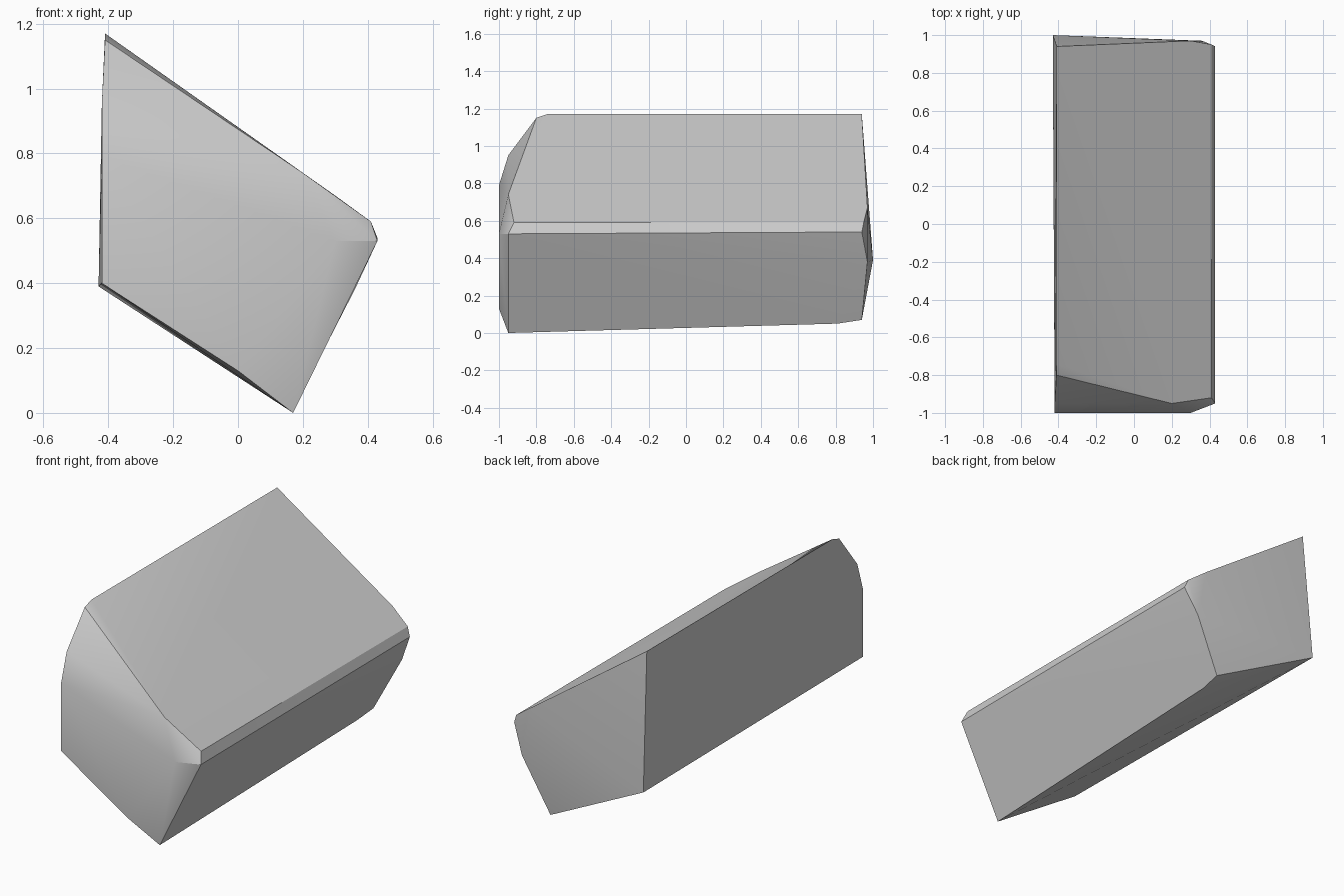
import bpy
import bmesh
import math

# Remove the default cube only
default_cube = bpy.data.objects.get("Cube")
if default_cube:
    bpy.data.objects.remove(default_cube, do_unlink=True)


def make_material(name, value):
    material = bpy.data.materials.new(name)
    colour = (value, value, value, 1.0)
    material.diffuse_color = colour
    material.use_nodes = True
    for node in material.node_tree.nodes:
        if node.type == 'BSDF_PRINCIPLED':
            node.inputs["Base Color"].default_value = colour
    return material


def make_convex_block(name, outlines, material):
    """Wrap a solid block around a set of corner outlines."""
    bm = bmesh.new()
    for outline in outlines:
        for corner in outline:
            bm.verts.new(corner)
    hull = bmesh.ops.convex_hull(bm, input=bm.verts[:])
    unused = {g for g in hull["geom_interior"] + hull["geom_unused"]
              if isinstance(g, bmesh.types.BMVert) and g.is_valid}
    bmesh.ops.delete(bm, geom=list(unused), context='VERTS')
    # Merge the nearly coplanar triangles into broad flat faces
    bmesh.ops.dissolve_limit(bm, angle_limit=math.radians(1.5),
                             verts=bm.verts[:], edges=bm.edges[:])
    bmesh.ops.recalc_face_normals(bm, faces=bm.faces[:])
    mesh = bpy.data.meshes.new(name)
    bm.to_mesh(mesh)
    bm.free()
    mesh.materials.append(material)
    block = bpy.data.objects.new(name, mesh)
    bpy.context.collection.objects.link(block)
    return block


# Flat panel at the very front
front_panel = [(-.42, -1, .79), (-.42, -1, .4), (0, -1, .13), (.3, -1, .53)]

# Chipped rim around the front panel
front_rim = [(-.41, -.74, 1.17), (-.41, -.8, 1.15), (-.42, -.95, .95),
             (.2, -.95, .74), (.41, -.92, .59), (.43, -.95, .53),
             (.17, -.95, 0)]

# Outline of the back end, with its raised lower left corner
back_rim = [(-.41, .94, 1.17), (-.43, 1, .39), (.2, .94, .07),
            (.36, .97, .38), (.43, .94, .54), (.41, .95, .59),
            (.3, .97, .67)]

# Slight bend in the lower edge
lower_edge = [(.19, .81, .05)]

stone = make_material("stone grey", 0.6)
block = make_convex_block("stone_block",
                          [front_panel, front_rim, back_rim, lower_edge], stone)

# Soften shallow creases and keep the main edges sharp
bpy.ops.object.select_all(action='DESELECT')
block.select_set(True)
bpy.context.view_layer.objects.active = block
bpy.ops.object.shade_smooth_by_angle(angle=math.radians(30))
